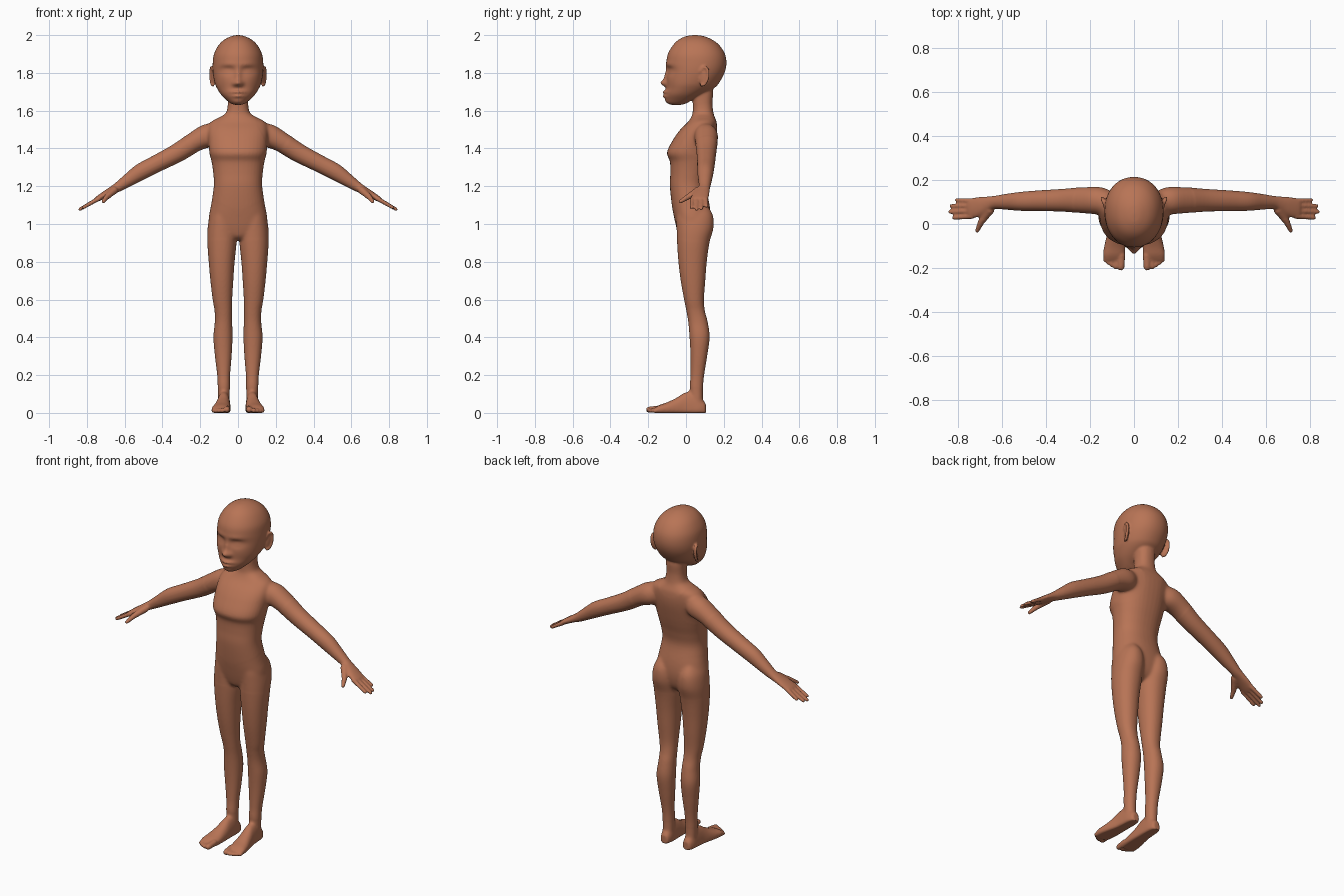
import bpy, bmesh, math
from mathutils import Vector, Matrix

bm = bmesh.new()
X, Y, Z = Vector((1, 0, 0)), Vector((0, 1, 0)), Vector((0, 0, 1))


def spline(keys, steps):
    """Catmull-Rom interpolation of number tuples."""
    out = []
    for i in range(len(keys) - 1):
        p = [keys[max(0, min(len(keys) - 1, i + k))] for k in (-1, 0, 1, 2)]
        for s in range(steps):
            t = s / steps
            out.append([0.5 * (2 * b + (c - a) * t + (2 * a - 5 * b + 4 * c - d) * t * t
                               + (3 * b - a - 3 * c + d) * t ** 3) for a, b, c, d in zip(*p)])
    return out + [list(keys[-1])]


def loft(keys, A, B, power=2.0, steps=5, seg=40, mirror=1):
    """Skin through rings (cx, cy, cz, half size on A, size on -B, size on +B)."""
    rings = []
    for cx, cy, cz, a, b0, b1 in spline(keys, steps):
        ring = []
        for k in range(seg):
            t = 2 * math.pi * k / seg
            c, s = math.cos(t), math.sin(t)
            u = math.copysign(abs(c) ** (2 / power), c) * a
            v = math.copysign(abs(s) ** (2 / power), s) * (b1 if s > 0 else b0)
            p = Vector((cx, cy, cz)) + A * u + B * v
            ring.append(bm.verts.new((p.x * mirror, p.y, max(p.z, 0))))
        rings.append(ring)
    for r0, r1 in zip(rings, rings[1:]):
        for k in range(seg):
            bm.faces.new((r0[k - 1], r0[k], r1[k], r1[k - 1]))
    bm.faces.new(rings[0][::-1])
    bm.faces.new(rings[-1])
    return [v for r in rings for v in r]


def upright(rows, power=2.0, mirror=1, **kw):
    """Loft up z from rows (z, centre x, half width, front y, back y, widest y)."""
    return loft([(x, m, z, w, m - f, b - m) for z, x, w, f, b, m in rows], X, Y, power,
                mirror=mirror, **kw)


def digit(p0, p1, r0, r1, mirror):
    """Round-ended finger or toe."""
    p0, p1 = Vector(p0), Vector(p1)
    d = (p1 - p0).normalized()
    A = d.orthogonal().normalized()
    keys = []
    for p, r, angles in ((p0, r0, (-85, -45, 0)), (p1, r1, (0, 30, 60, 85))):
        for g in angles:
            q = p + d * r * math.sin(math.radians(g))
            w = r * math.cos(math.radians(g))
            keys.append((*q, w, w, w))
    loft(keys, A, d.cross(A), steps=1, seg=14, mirror=mirror)


# torso and neck
torso = [(.915, .05, -.01, .07), (.935, .11, -.035, .10), (.97, .145, -.048, .12),
         (1.03, .155, -.062, .13), (1.1, .143, -.075, .125), (1.2, .128, -.085, .105),
         (1.27, .131, -.083, .115), (1.33, .14, -.085, .132), (1.38, .152, -.10, .145),
         (1.45, .158, -.066, .16), (1.5, .158, -.03, .165), (1.54, .145, .01, .162),
         (1.567, .095, .028, .152), (1.59, .063, .035, .145), (1.64, .054, .036, .14),
         (1.7, .055, .033, .143), (1.76, .05, .035, .13)]
upright([(z, 0, w, f, b, (f + b) / 2) for z, w, f, b in torso], 2.3)

# head
head = upright([(1.63, 0, .012, -.07, -.03, -.05), (1.637, 0, .036, -.092, 0, -.04),
                (1.655, 0, .06, -.104, .03, -.02), (1.685, 0, .09, -.109, .09, -.005),
                (1.72, 0, .112, -.104, .15, .015), (1.75, 0, .124, -.103, .177, .03),
                (1.8, 0, .133, -.102, .204, .05), (1.85, 0, .134, -.104, .214, .06),
                (1.9, 0, .127, -.096, .206, .06), (1.945, 0, .104, -.07, .178, .06),
                (1.975, 0, .074, -.04, .14, .055), (1.994, 0, .036, 0, .095, .05),
                (2.0, 0, .006, .04, .055, .048)], 2.1, steps=9, seg=110)
# face relief: x, z, spread x, spread z, push along y
face = [(0, 1.747, .013, .013, -.027), (0, 1.785, .012, .026, -.013),
        (.019, 1.743, .010, .010, -.011), (.053, 1.813, .027, .014, .016),
        (.055, 1.809, .018, .008, -.010), (.055, 1.808, .017, .0025, .004),
        (.05, 1.846, .032, .010, -.004), (.068, 1.765, .03, .022, -.003),
        (0, 1.698, .025, .0065, -.017), (0, 1.677, .021, .0065, -.015),
        (0, 1.688, .026, .003, .006), (0, 1.65, .025, .012, -.007)]
for v in head:
    if v.co.y < 0:
        x, z = abs(v.co.x), v.co.z
        v.co.y += sum(a * math.exp(-((x - fx) / sx) ** 2 / 2 - ((z - fz) / sz) ** 2 / 2)
                      for fx, fz, sx, sz, a in face)

for m in (1, -1):
    # ear: thin plate with a raised rim
    plate = Matrix.Translation((.132 * m, .095, 1.782)) @ Matrix.Rotation(-.35 * m, 4, 'Z') \
        @ Matrix.Rotation(-.2, 4, 'X') @ Matrix.Diagonal((.009, .026, .052, 1))
    bmesh.ops.create_uvsphere(bm, u_segments=20, v_segments=14, radius=1, matrix=plate)
    flip = Matrix.Diagonal((m, 1, 1, 1))
    rim = [flip @ plate @ Vector((.6 * m, .95 * math.cos(t), .95 * math.sin(t)))
           for t in [math.radians(-95 + 25 * k) for k in range(11)]]
    for p, q in zip(rim, rim[1:]):
        digit(p, q, .0075, .0075, m)

    # leg
    leg = [(.03, .044, .104, .03, .09), (.13, .043, .107, .02, .09), (.2, .042, .11, .024, .096),
           (.3, .034, .122, .024, .112), (.4, .029, .13, .019, .125), (.48, .031, .123, .012, .115),
           (.54, .032, .124, .002, .1), (.6, .031, .134, -.01, .095), (.7, .025, .146, -.028, .102),
           (.8, .018, .155, -.04, .11), (.9, .008, .162, -.047, .124), (.98, .008, .161, -.05, .146),
           (1.05, .02, .148, -.05, .142), (1.1, .05, .12, -.03, .11)]
    upright([(z, (i + o) / 2, (o - i) / 2, f, b, (f + b) / 2) for z, i, o, f, b in leg], 2.15, m)

    # foot
    foot = [(.105, .073, .014, .045), (.098, .073, .025, .06), (.07, .074, .033, .09),
            (.03, .075, .035, .115), (-.01, .077, .037, .105), (-.05, .081, .042, .08),
            (-.1, .087, .048, .056), (-.14, .091, .049, .042), (-.165, .09, .042, .028)]
    loft([(x, y, .02, w, .032, t - .02) for y, x, w, t in foot], X, Z, 2.2, mirror=m)
    for x, tip, r in ((.059, -.213, .017), (.083, -.207, .0125), (.101, -.198, .0115),
                      (.117, -.187, .011), (.131, -.175, .0105)):
        digit((x - .002, -.14, r + .006), (x, tip + r, r), r, r * .95, m)

    # arm and palm
    arm = [(.09, .1, 1.50, .04, .04), (.15, .106, 1.472, .062, .064), (.225, .108, 1.437, .06, .055),
           (.32, .108, 1.377, .052, .05), (.43, .106, 1.32, .047, .046), (.515, .103, 1.276, .043, .044),
           (.58, .101, 1.233, .036, .035), (.635, .098, 1.196, .030, .026), (.67, .088, 1.176, .037, .021),
           (.705, .078, 1.156, .045, .018), (.745, .071, 1.132, .046, .014), (.757, .071, 1.125, .038, .008)]
    loft([(x, y, z, a, b, b) for x, y, z, a, b in arm], Y, Vector((.525, 0, .851)), 2.1, mirror=m)
    # fingers and thumb
    for y0, y1, tip in ((.035, .029, .828), (.059, .055, .846), (.083, .082, .84), (.105, .109, .815)):
        drop = (tip - .74) * .53
        digit((.735, y0, 1.136), (tip - .009, y1, 1.134 - drop), .0125, .0095, m)
    digit((.655, .065, 1.178), (.695, .01, 1.143), .021, .015, m)
    digit((.695, .01, 1.143), (.713, -.03, 1.118), .015, .010, m)

# fuse the parts into one skin
bmesh.ops.recalc_face_normals(bm, faces=bm.faces)
mesh = bpy.data.meshes.new("body")
bm.to_mesh(mesh)
bm.free()
body = bpy.data.objects.new("body", mesh)
bpy.context.collection.objects.link(body)
remesh = body.modifiers.new("fuse", 'REMESH')
remesh.mode = 'VOXEL'
remesh.voxel_size = .0055
bpy.context.view_layer.update()
fused = bpy.data.meshes.new_from_object(body.evaluated_get(bpy.context.evaluated_depsgraph_get()))
body.modifiers.clear()
body.data = fused

# soften the joins: x, y, z, radius, passes
joins = [(.16, .1, 1.47, .12, 22), (0, .1, 1.57, .09, 12), (.08, .05, 1.02, .14, 14),
         (.075, .05, .08, .06, 8), (0, .1, 1.69, .06, 5), (.68, .06, 1.16, .04, 4)]
bm = bmesh.new()
bm.from_mesh(fused)
for x, y, z, r, n in joins:
    near = [v for v in bm.verts if (Vector((abs(v.co.x), v.co.y, v.co.z)) - Vector((x, y, z))).length < r]
    for _ in range(n):
        bmesh.ops.smooth_vert(bm, verts=near, factor=.5, use_axis_x=True, use_axis_y=True, use_axis_z=True)
for _ in range(2):
    bmesh.ops.smooth_vert(bm, verts=bm.verts, factor=.5, use_axis_x=True, use_axis_y=True, use_axis_z=True)
for f in bm.faces:
    f.smooth = True
bm.to_mesh(fused)
bm.free()

skin = bpy.data.materials.new("brown skin")
skin.diffuse_color = (.48, .175, .092, 1)
fused.materials.clear()
fused.materials.append(skin)
